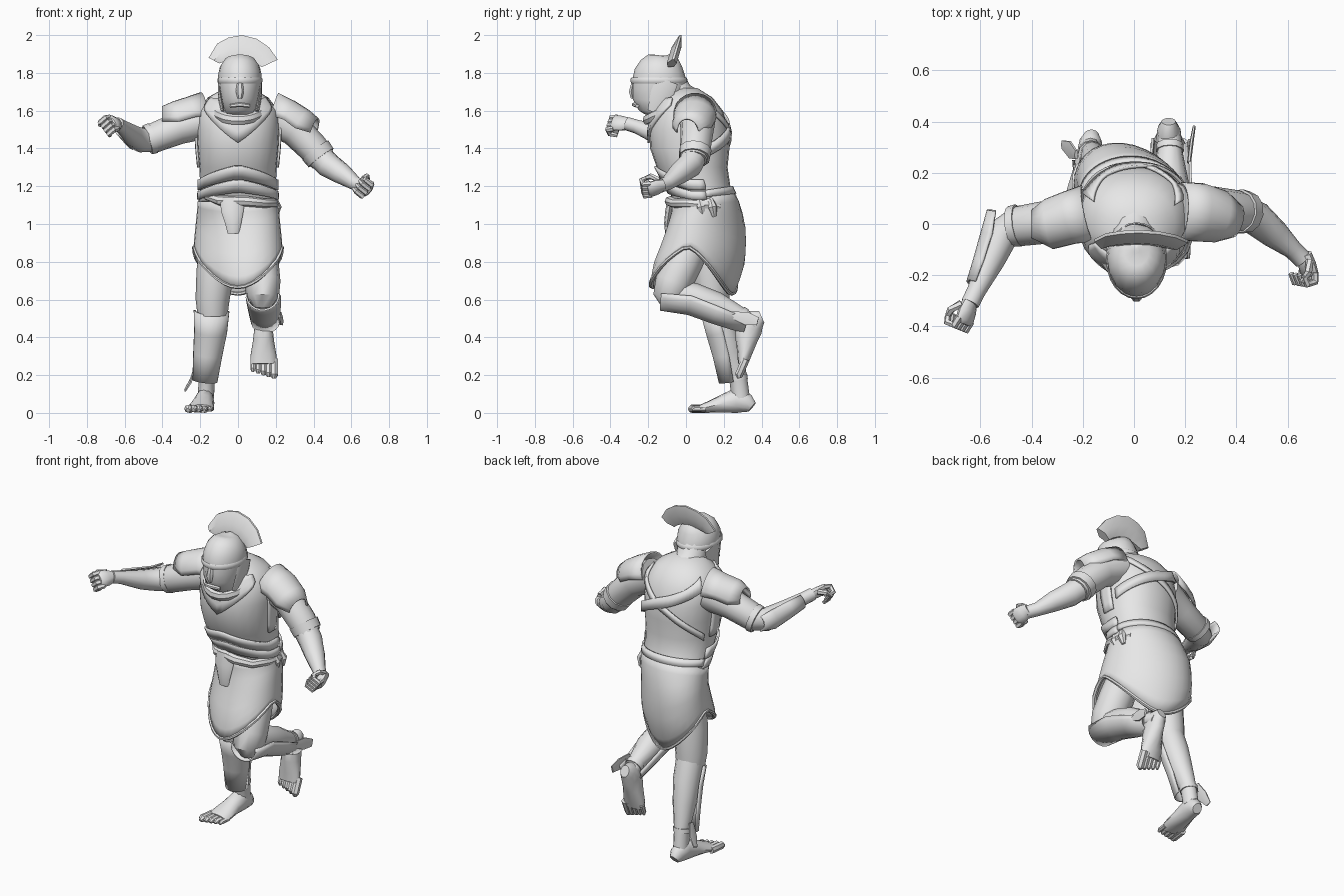
import bpy, bmesh, math
from mathutils import Vector as V

grey = bpy.data.materials.new("plain_grey")
grey.diffuse_color = (0.8, 0.8, 0.8, 1)
X, Z = V((1, 0, 0)), V((0, 0, 1))


def mesh(name, rows, wrap=True, cap=True, thick=0, ring=False):
    """Skin rows of points; optional caps, thickness, or a closed ring of rows."""
    bm = bmesh.new()
    vs = [[bm.verts.new(p) for p in r] for r in rows]
    n, m = len(rows), len(rows[0])
    for i in range(n if ring else n - 1):
        a, b = vs[i], vs[(i + 1) % n]
        for j in range(m if wrap else m - 1):
            k = (j + 1) % m
            bm.faces.new((a[j], a[k], b[k], b[j]))
    if cap and wrap and not ring:
        bm.faces.new(vs[0])
        bm.faces.new(vs[-1])
    bmesh.ops.recalc_face_normals(bm, faces=bm.faces)
    me = bpy.data.meshes.new(name)
    bm.to_mesh(me)
    bm.free()
    me.materials.append(grey)
    ob = bpy.data.objects.new(name, me)
    bpy.context.collection.objects.link(ob)
    if thick:
        s = ob.modifiers.new("thickness", 'SOLIDIFY')
        s.thickness, s.offset = thick, 0
    return ob


def limb(name, path, ref=X, sides=12, arc=None, ring=False):
    """Loft ellipses along (x, y, z, ru, rv); an arc in degrees gives an open shell."""
    cs = [V(p[:3]) for p in path]
    n, rows = len(cs), []
    for i, p in enumerate(path):
        if ring:
            t = cs[(i + 1) % n] - cs[i - 1]
        else:
            t = cs[min(i + 1, n - 1)] - cs[max(i - 1, 0)]
        t.normalize()
        u = (ref - t * ref.dot(t)).normalized()
        v = t.cross(u)
        ru, rv = p[3], p[-1]
        a0, a1 = arc or (0, 360 - 360 / sides)
        angs = [math.radians(a0 + (a1 - a0) * j / (sides - 1)) for j in range(sides)]
        rows.append([cs[i] + u * ru * math.cos(a) + v * rv * math.sin(a) for a in angs])
    return mesh(name, rows, wrap=not arc, thick=0.01 if arc else 0, ring=ring)


# Body section by height: z, half width, front y, back y
SECT = [(.60, .17, -.18, .235), (.70, .205, -.18, .275), (.80, .23, -.16, .305), (.90, .225, -.12, .31),
        (1.0, .215, -.085, .305), (1.1, .205, -.06, .28), (1.2, .20, -.10, .235), (1.3, .205, -.155, .22),
        (1.4, .215, -.19, .23), (1.5, .22, -.195, .225), (1.6, .215, -.17, .195), (1.67, .16, -.13, .14),
        (1.72, .07, -.09, .06)]


def body(deg, z, off=0):
    """Point on the body; the hips are skewed because one leg strides forward."""
    z = min(max(z, SECT[0][0]), SECT[-1][0])
    for p, q in zip(SECT, SECT[1:]):
        if z <= q[0]:
            f = (z - p[0]) / (q[0] - p[0])
            hx, yf, yb = (p[k] + (q[k] - p[k]) * f for k in (1, 2, 3))
            break
    skew = math.asin(.3 * min(1, max(0, (1.2 - z) / .2)))
    c, s = math.cos(math.radians(deg)), math.sin(math.radians(deg) - skew)
    e = .9 if z > 1.2 else 1
    sq = lambda w: math.copysign(abs(w) ** e, w)
    return V(((hx + off) * sq(c), (yf + yb) / 2 + ((yb - yf) / 2 + off) * sq(s), z))


def wrapped(name, a0, a1, lo, hi, off, rows=2, cols=24, thick=0.012):
    """A sheet lying on the body between two height rules (front is -90 degrees)."""
    full = a1 - a0 == 360
    angs = [a0 + (a1 - a0) * j / (cols if full else cols - 1) for j in range(cols)]
    grid = [[body(a, lo(a) + (hi(a) - lo(a)) * i / (rows - 1), off) for a in angs] for i in range(rows)]
    return mesh(name, grid, wrap=full, cap=False, thick=thick)


def hem(a):
    """Hem height: high beside the legs, low at front and back."""
    s = math.sin(math.radians(a)) + .08
    return .88 - (.25 * (s / 1.08) ** 1.5 if s > 0 else .215 * (-s / .92) ** 1.4)


back = lambda a: max(0, math.sin(math.radians(a)))
peak = lambda a: max(0, 1 - abs(a + 90) / 75)

# Torso and clothing
mesh("torso", [[body(a, z) for a in range(0, 360, 15)] for z in [s[0] for s in SECT[5:]]])
wrapped("skirt", 0, 360, hem, lambda a: 1.12 + .07 * back(a), .004, 9, 32, .01)
limb("skirt_hem", [(*body(a, hem(a), .005), .01, .013) for a in range(0, 360, 10)], Z, 6, ring=True)
wrapped("upper_belt", -190, 10, lambda a: 1.18 + .06 * peak(a), lambda a: 1.235 + .075 * peak(a), .008, 3)
wrapped("middle_belt", -190, 10, lambda a: 1.13 + .04 * peak(a), lambda a: 1.175 + .06 * peak(a), .008, 3)
wrapped("back_belt", 10, 170, lambda a: 1.14 + .02 * back(a), lambda a: 1.175 + .025 * back(a), .008)
wrapped("chest_collar", -150, -30, lambda a: 1.43 + abs(a + 90) / 60 * .2, lambda a: 1.665, .006, 5, 17)
wrapped("broad_back_strap", 18, 150, lambda a: 1.35 + (a - 18) / 132 * .24, lambda a: 1.41 + (a - 18) / 132 * .25, .012)
wrapped("narrow_back_strap", 25, 158, lambda a: 1.62 - (a - 25) / 133 * .33, lambda a: 1.66 - (a - 25) / 133 * .33, .008)
for s, nm in ((-1, "right"), (1, "left")):
    a = -90 + s * 90
    wrapped(nm + "_side_strap", a - 9, a + 9, lambda a: 1.3, lambda a: 1.54, .006, 6, 4)
limb("front_flap", [(-.03, -.075, 1.14, .065, .02), (-.03, -.09, 1.07, .06, .02), (-.025, -.1, 1.0, .042, .016),
                    (-.025, -.1, .95, .03, .01)], X, 8)
limb("belt_sash", [(-.17, .02, 1.15, .02), (-.1, -.06, 1.125, .026), (.05, -.085, 1.12, .028), (.14, -.06, 1.11, .025),
                   (.19, .02, 1.11, .025), (.195, .11, 1.10, .026), (.17, .18, 1.09, .015)], Z, 8)
for k, y in enumerate((.07, .13)):
    limb("sash_knot_%d" % k, [(.195, y, 1.13, .015), (.205, y + .01, 1.09, .026), (.2, y + .02, 1.04, .012)], X, 7)

# Neck and scarf
limb("neck", [(0, .02, 1.62, .1), (0, -.05, 1.68, .09), (0, -.09, 1.76, .085)])
loop = []
for d in range(0, 360, 20):
    c, s = math.cos(math.radians(d)), math.sin(math.radians(d))
    loop.append((.13 * c, -.08 + .13 * s, 1.62 + .07 * s, .028, .022))
limb("neck_scarf", loop, Z, 7, ring=True)

# Helmeted head
limb("helmet", [(.01, (f + b) / 2, z, hx, (b - f) / 2) for z, hx, f, b in (
    (1.565, .05, -.225, -.10), (1.59, .078, -.25, -.06), (1.65, .098, -.285, -.02), (1.70, .108, -.285, 0),
    (1.75, .115, -.285, .003), (1.79, .115, -.275, .005), (1.83, .106, -.245, 0), (1.865, .082, -.205, -.015),
    (1.885, .05, -.165, -.04), (1.893, .01, -.12, -.09))], X, 16)
limb("brow_band", [(.01 + .114 * math.cos(d * math.pi / 12), -.143 + .145 * math.sin(d * math.pi / 12),
                    1.76, .016, .006) for d in range(24)], Z, 6, ring=True)
limb("nose_guard", [(.01, -.28, 1.75, .015, .01), (.01, -.29, 1.70, .022, .014), (.01, -.283, 1.665, .012, .01)], X, 6)
limb("mouth_edge", [(-.04, -.258, 1.625, .01), (.01, -.275, 1.632, .012), (.06, -.258, 1.625, .01)], Z, 6)
for s in (-1, 1):
    limb("cheek_guard", [(.01 + s * .107, -.10, 1.76, .01, .06), (.01 + s * .107, -.13, 1.68, .01, .06),
                         (.01 + s * .09, -.16, 1.59, .01, .045)], X, 8)

# Transverse crest fan, leaning back
outer = [(-.155, 1.88), (-.11, 1.955), (-.05, 1.987), (.02, 2.0), (.1, 1.98), (.165, 1.935), (.21, 1.87)]
inner = [(-.10, 1.85), (-.07, 1.86), (-.03, 1.87), (.01, 1.875), (.06, 1.87), (.1, 1.85), (.125, 1.83)]
lean = lambda z: -.08 + (z - 1.83) * .3
mesh("crest", [[V((xi, lean(zi) - .015, zi)), V(((xi + xo) / 2, lean((zi + zo) / 2) - .028, (zi + zo) / 2)),
                V((xo, lean(zo) - .006, zo)), V((xo, lean(zo) + .006, zo)),
                V(((xi + xo) / 2, lean((zi + zo) / 2) + .024, (zi + zo) / 2)), V((xi, lean(zi) + .015, zi))]
               for (xo, zo), (xi, zi) in zip(outer, inner)])


# Arms
def hand(nm, wrist, fwd, across):
    w, f = V(wrist), V(fwd).normalized()
    c = V(across)
    c = (c - f * c.dot(f)).normalized()
    curl = f.cross(c)
    at = lambda i, j, k: tuple(w + f * i + c * j + curl * k)
    limb(nm + "_palm", [(*at(-.01, 0, 0), .032, .028), (*at(.03, 0, 0), .046, .028), (*at(.07, 0, 0), .048, .026),
                        (*at(.085, 0, 0), .03, .015)], c, 10)
    for q in range(4):
        j = -.04 + q * .026
        limb(nm + "_finger", [(*at(.065, j, 0), .015), (*at(.1, j, .012), .016), (*at(.095, j, .05), .015),
                              (*at(.055, j, .057), .011)], c, 6)
    limb(nm + "_thumb", [(*at(.01, .035, .01), .015), (*at(.045, .052, .04), .016), (*at(.08, .03, .064), .011)], f, 6)


limb("right_upper_arm", [(-.18, .04, 1.55, .1), (-.32, .01, 1.505, .085), (-.46, -.01, 1.45, .078), (-.49, -.015, 1.44, .06)], Z)
limb("right_forearm", [(-.45, .0, 1.45, .068), (-.515, -.04, 1.445, .066), (-.56, -.14, 1.47, .056),
                       (-.615, -.26, 1.515, .037), (-.64, -.31, 1.53, .036)], Z)
limb("right_sleeve_cuff", [(-.45, -.005, 1.455, .083), (-.48, -.01, 1.445, .08)], Z)
limb("right_bracer", [(-.525, .05, 1.46, .045), (-.535, -.05, 1.455, .062), (-.575, -.16, 1.485, .053),
                      (-.61, -.24, 1.51, .043)], Z, 9, (20, 160))
hand("right", (-.643, -.31, 1.53), (-.28, -1, .1), (-.6, .2, .8))
limb("left_upper_arm", [(.17, .06, 1.57, .1), (.3, .06, 1.5, .088), (.40, .05, 1.40, .082), (.45, .04, 1.34, .072)], Z)
limb("left_forearm", [(.42, .045, 1.37, .07), (.48, .02, 1.31, .068), (.55, -.04, 1.265, .057),
                      (.62, -.10, 1.215, .038), (.66, -.14, 1.20, .037)], Z)
limb("left_sleeve_cuff", [(.41, .05, 1.39, .087), (.44, .045, 1.35, .083)], Z)
hand("left", (.668, -.125, 1.205), (.25, -1, -.35), (.6, .0, .8))

# Shoulder plates
limb("right_shoulder_plate", [(-.18, .04, 1.585, .11, .11), (-.25, .025, 1.575, .095, .1), (-.33, .0, 1.55, .095, .095),
                              (-.4, -.0, 1.55, .07, .05)], Z, 12, (-95, 95))
limb("left_shoulder_plate", [(.18, .05, 1.585, .11, .11), (.26, .045, 1.56, .095, .11), (.33, .03, 1.515, .095, .1),
                             (.4, .01, 1.49, .07, .06)], Z, 12, (-95, 95))


# Legs
def foot(nm, heel, fwd, up, inner_side, bulk):
    h, f, u = V(heel), V(fwd).normalized(), V(up).normalized()
    s = f.cross(u)
    at = lambda i, j, k: tuple(h + f * i + s * j + u * k)
    limb(nm + "_foot", [(*at(i, 0, t * bulk / 2), w, t * bulk / 2) for i, w, t in (
        (0, .028, .06), (.025, .044, .1), (.08, .048, .135), (.15, .056, .1), (.22, .068, .066), (.27, .07, .045))], s, 12)
    for q in range(5):
        j = (-.056 + .028 * q) * inner_side
        end = .295 + .009 * q
        r = .014 + .002 * q
        limb(nm + "_toe", [(*at(.24, j, .022), r), (*at(end, j, .022), r), (*at(end + .015, j, .014), r * .5)], s, 7)


limb("right_thigh", [(-.1, .12, .95, .09), (-.12, .13, .75, .1), (-.135, .14, .6, .09), (-.135, .15, .52, .08)])
limb("right_shin", [(-.135, .145, .58, .08), (-.14, .19, .45, .078, .08), (-.15, .23, .32, .064, .07),
                    (-.165, .275, .19, .043, .048), (-.17, .29, .08, .043, .048)])
limb("right_greave", [(-.14, .155, .54, .09, .075), (-.145, .19, .43, .083, .08), (-.16, .22, .31, .073, .075),
                      (-.175, .245, .17, .062, .068)], X, 12, (-5, 185))
limb("right_greave_tail", [(-.225, .27, .24, .008, .02), (-.25, .29, .17, .008, .04), (-.28, .31, .12, .006, .02)], X, 6)
limb("right_ankle_strap", [(-.167, .272, .2, .052), (-.168, .276, .175, .052)])
foot("right", (-.165, .35, 0), (-.13, -1, 0), (0, 0, 1), 1, 1)

limb("left_thigh", [(.1, .07, .96, .09), (.115, -.01, .8, .1), (.13, -.065, .69, .095, .1), (.13, -.085, .62, .088),
                    (.13, -.075, .565, .05)])
limb("left_shin", [(.13, -.08, .64, .075), (.135, .04, .61, .078), (.14, .16, .565, .075), (.14, .28, .515, .05),
                   (.14, .37, .47, .042)])
limb("left_greave", [(.13, -.13, .62, .085, .075), (.135, .03, .605, .088, .085), (.14, .17, .55, .082, .08),
                     (.145, .33, .485, .072, .065)], X, 12, (-10, 190))
limb("left_greave_tail", [(.215, .24, .52, .008, .02), (.225, .32, .5, .008, .04), (.235, .38, .485, .006, .025)], X, 6)
limb("left_ankle_strap", [(.14, .285, .512, .055), (.14, .31, .5, .053)])
foot("left", (.135, .432, .495), (0, -.4, -.92), (0, -.92, .4), -1, 1.15)

# Smooth shading with crisp edges
for ob in bpy.context.scene.objects:
    ob.select_set(True)
    bpy.context.view_layer.objects.active = ob
bpy.ops.object.shade_smooth_by_angle(angle=math.radians(40))
